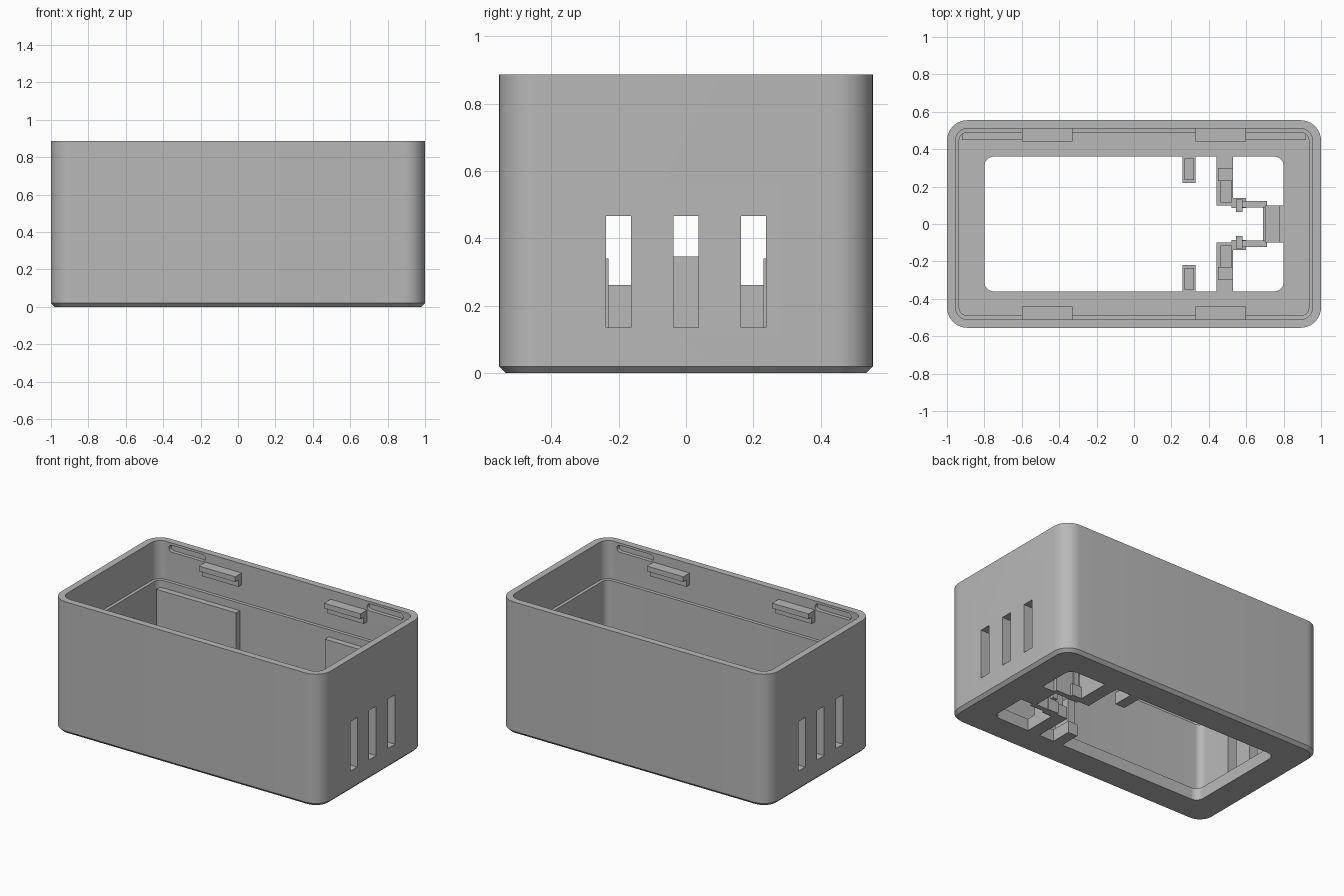
import bpy, bmesh, math

old = bpy.data.objects.get("Cube")
if old:
    bpy.data.objects.remove(old, do_unlink=True)

GREY = (0.48, 0.48, 0.48, 1)
mat = bpy.data.materials.new("plain grey")
mat.use_nodes = True
mat.diffuse_color = GREY
mat.node_tree.nodes["Principled BSDF"].inputs["Base Color"].default_value = GREY


def finish(bm, name):
    bmesh.ops.recalc_face_normals(bm, faces=bm.faces[:])
    me = bpy.data.meshes.new(name)
    bm.to_mesh(me)
    bm.free()
    me.materials.append(mat)
    ob = bpy.data.objects.new(name, me)
    bpy.context.collection.objects.link(ob)
    return ob


def box(name, x0, x1, y0, y1, z0, z1):
    bm = bmesh.new()
    bmesh.ops.create_cube(bm, size=1)
    for v in bm.verts:
        v.co = ((x0 + x1) / 2 + v.co.x * (x1 - x0),
                (y0 + y1) / 2 + v.co.y * (y1 - y0),
                (z0 + z1) / 2 + v.co.z * (z1 - z0))
    return finish(bm, name)


def rounded_prism(name, sections, steps=10):
    """Loft rounded rectangles given as (z, half_x, half_y, radius)."""
    bm = bmesh.new()
    rings = []
    for z, hx, hy, r in sections:
        ring = []
        for q, (sx, sy) in enumerate([(1, 1), (-1, 1), (-1, -1), (1, -1)]):
            for i in range(steps + 1):
                a = math.pi / 2 * (q + i / steps)
                ring.append(bm.verts.new((sx * (hx - r) + r * math.cos(a),
                                          sy * (hy - r) + r * math.sin(a), z)))
        rings.append(ring)
    n = len(rings[0])
    for a, b in zip(rings, rings[1:]):
        for i in range(n):
            bm.faces.new((a[i], a[(i + 1) % n], b[(i + 1) % n], b[i]))
    bm.faces.new(rings[0])
    bm.faces.new(rings[-1])
    return finish(bm, name)


def disc(name, x, y0, y1, z, r):
    """Cylinder lying along y."""
    bm = bmesh.new()
    bmesh.ops.create_cone(bm, cap_ends=True, segments=48, radius1=r, radius2=r, depth=y1 - y0)
    for v in bm.verts:
        v.co = (x + v.co.x, (y0 + y1) / 2 + v.co.z, z + v.co.y)
    return finish(bm, name)


def pill(name, x0, x1, y0, y1, z, r):
    """Round-ended slot running along x, extruded along y."""
    bm = bmesh.new()
    ring = []
    for cx, start in ((x1 - r, -math.pi / 2), (x0 + r, math.pi / 2)):
        for i in range(9):
            a = start + math.pi * i / 8
            ring.append((cx + r * math.cos(a), z + r * math.sin(a)))
    near = [bm.verts.new((x, y0, h)) for x, h in ring]
    far = [bm.verts.new((x, y1, h)) for x, h in ring]
    for i in range(len(ring)):
        j = (i + 1) % len(ring)
        bm.faces.new((near[i], near[j], far[j], far[i]))
    bm.faces.new(near)
    bm.faces.new(far)
    return finish(bm, name)


def cut(target, cutter):
    cutter.hide_render = True
    mod = target.modifiers.new("cut", "BOOLEAN")
    mod.operation = "DIFFERENCE"
    mod.solver = "EXACT"
    mod.object = cutter
    bpy.context.view_layer.objects.active = target
    bpy.ops.object.modifier_apply(modifier=mod.name)
    bpy.data.objects.remove(cutter, do_unlink=True)


def smooth(ob):
    bpy.ops.object.select_all(action="DESELECT")
    ob.select_set(True)
    bpy.context.view_layer.objects.active = ob
    bpy.ops.object.shade_smooth_by_angle(angle=math.radians(25))


# Main shell with chamfered base, stepped cavity and floor opening
TOP, FLOOR = 0.887, 0.08
shell = rounded_prism("shell", [(0, 0.98, 0.535, 0.09), (0.02, 1, 0.555, 0.11),
                                (TOP, 1, 0.555, 0.11)])
cut(shell, rounded_prism("cavity", [(FLOOR, 0.935, 0.49, 0.045), (0.63, 0.935, 0.49, 0.045),
                                    (0.631, 0.955, 0.51, 0.065), (1, 0.955, 0.51, 0.065)]))
cut(shell, rounded_prism("opening", [(-0.1, 0.8, 0.36, 0.05), (0.2, 0.8, 0.36, 0.05)]))

# Vent slots through both ends
for side in (-1, 1):
    for y in (-0.2, 0, 0.2):
        xs = sorted((side * 0.9, side * 1.1))
        cut(shell, box("vent", *xs, y - 0.037, y + 0.037, 0.135, 0.467))

# Round-ended grooves near the rim of the long walls
for sx in (-1, 1):
    for sy in (-1, 1):
        xs = sorted((sx * 0.6, sx * 0.87))
        ys = sorted((sy * 0.49, sy * 0.535))
        cut(shell, pill("groove", *xs, *ys, 0.848, 0.023))

# Round pockets in the back wall pads
pads = []
for name, s in (("right_pad", -1), ("left_pad", 1)):
    xs = sorted((s * 0.33, s * 0.92))
    pad = box(name, *xs, 0.45, 0.495, FLOOR - 0.01, 0.58)
    cut(pad, disc("pocket", s * 0.625, 0.4, 0.52, 0.33, 0.23))
    cut(shell, disc("wall_pocket", s * 0.625, 0.4, 0.52, 0.33, 0.23))
    pads.append(pad)
for ob in [shell] + pads:
    smooth(ob)

# Snap clips on the long walls
for sx in (-1, 1):
    for sy in (-1, 1):
        tag = ("left" if sx > 0 else "right") + ("_back" if sy > 0 else "_front")
        xs = sorted((sx * 0.33, sx * 0.6))
        box(tag + "_clip_bar", *xs, *sorted((sy * 0.442, sy * 0.515)), 0.79, 0.825)
        box(tag + "_clip_root", *xs, *sorted((sy * 0.475, sy * 0.515)), 0.745, 0.79)

# Holder at the left end: (part, x0, x1, y0, y1, z0, z1), mirrored front to back
PARTS = [
    ("tab", 0.26, 0.33, 0.22, 0.37, 0, FLOOR),
    ("tab_post", 0.27, 0.32, 0.235, 0.35, FLOOR, 0.25),
    ("arm", 0.44, 0.53, 0.1, 0.37, 0, FLOOR),
    ("arm_block", 0.462, 0.525, 0.115, 0.24, FLOOR, 0.262),
    ("arm_post", 0.45, 0.53, 0.23, 0.30, FLOOR, 0.34),
    ("arm_link", 0.52, 0.6, 0.085, 0.14, 0, FLOOR),
    ("contact", 0.545, 0.58, 0.065, 0.13, FLOOR, 0.26),
    ("rail", 0.58, 0.71, 0.088, 0.122, 0, 0.2),
]
for part, x0, x1, y0, y1, z0, z1 in PARTS:
    box("back_" + part, x0, x1, y0, y1, z0, z1)
    box("front_" + part, x0, x1, -y1, -y0, z0, z1)
box("end_block", 0.7, 0.78, -0.1, 0.1, FLOOR, 0.347)
box("end_block_foot", 0.69, 0.81, -0.1, 0.1, 0, FLOOR)
